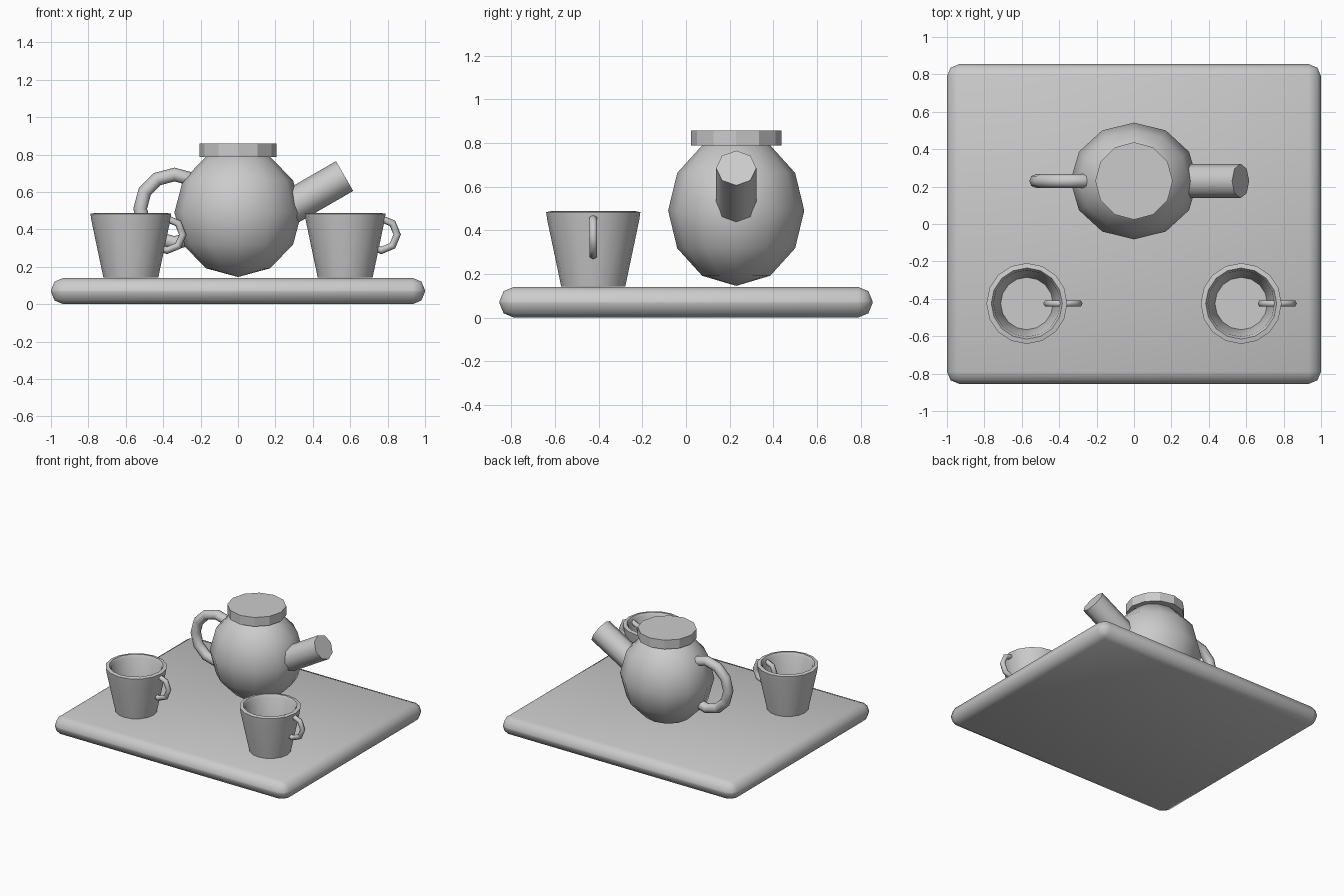
import bpy, bmesh
from math import radians, pi, sin, cos
from mathutils import Matrix

cube = bpy.data.objects.get("Cube")
if cube:
    bpy.data.objects.remove(cube)

GREY = (0.6, 0.6, 0.6, 1)
clay = bpy.data.materials.new("plain grey clay")
clay.use_nodes = True
clay.diffuse_color = GREY
clay.node_tree.nodes["Principled BSDF"].inputs["Base Color"].default_value = GREY


def finish(name, smooth=40):
    """Name the active object, give it the clay and shade it."""
    ob = bpy.context.object
    ob.name = name
    ob.data.materials.append(clay)
    bpy.ops.object.transform_apply(location=False, rotation=True, scale=True)
    if smooth:
        bpy.ops.object.shade_smooth_by_angle(angle=radians(smooth))
    return ob


def ring_handle(name, loc, major, minor, major_n, minor_n):
    """Upright ring standing in the xz plane."""
    bpy.ops.mesh.primitive_torus_add(
        location=loc, rotation=(pi / 2, 0, 0), major_radius=major,
        minor_radius=minor, major_segments=major_n, minor_segments=minor_n)
    return finish(name, 70)


def lathe(name, profile, loc, sides):
    """Turn a closed (radius, height) profile about z."""
    bm = bmesh.new()
    rings = [[bm.verts.new((r * cos(2 * pi * i / sides), r * sin(2 * pi * i / sides), z))
              for i in range(sides)] for r, z in profile]
    for low, high in zip(rings, rings[1:]):
        for i in range(sides):
            j = (i + 1) % sides
            bm.faces.new((low[i], low[j], high[j], high[i]))
    bm.faces.new(rings[0][::-1])
    bm.faces.new(rings[-1])
    mesh = bpy.data.meshes.new(name)
    bm.to_mesh(mesh)
    bm.free()
    ob = bpy.data.objects.new(name, mesh)
    bpy.context.collection.objects.link(ob)
    ob.location = loc
    bpy.ops.object.select_all(action='DESELECT')
    bpy.context.view_layer.objects.active = ob
    ob.select_set(True)
    return finish(name, 60)


# Tray: slab with rounded edges
bpy.ops.mesh.primitive_cube_add(size=1, location=(0, 0, 0.07))
bpy.context.object.scale = (2, 1.71, 0.14)
tray = finish("tray", 0)
bevel = tray.modifiers.new("rounded edges", 'BEVEL')
bevel.width = 0.066
bevel.segments = 2
bpy.ops.object.modifier_apply(modifier=bevel.name)
bpy.ops.object.shade_smooth_by_angle(angle=radians(50))

# Teapot
POT_Y = 0.23
bpy.ops.mesh.primitive_uv_sphere_add(segments=12, ring_count=6, radius=1,
                                     location=(0, POT_Y, 0.49))
bpy.context.object.scale = (0.34, 0.312, 0.345)
finish("teapot_body", 60)

bpy.ops.mesh.primitive_cylinder_add(vertices=12, radius=0.207, depth=0.07,
                                    location=(0, POT_Y, 0.823))
finish("teapot_lid", 20)

# Spout rises 30 degrees towards +x, its tip centred at (0.57, 0.685)
LENGTH = 0.4
tilt = radians(30)
bpy.ops.mesh.primitive_cylinder_add(
    vertices=8, radius=0.092, depth=LENGTH, rotation=(0, pi / 2 - tilt, 0),
    location=(0.57 - cos(tilt) * LENGTH / 2, POT_Y, 0.685 - sin(tilt) * LENGTH / 2))
finish("teapot_spout", 50)

ring_handle("teapot_handle", (-0.34, POT_Y, 0.51), 0.183, 0.037, 12, 8)

# Two matching cups with ring handles on their +x side
CUP = [(0.147, 0), (0.211, 0.305), (0.216, 0.34), (0.19, 0.345),
       (0.178, 0.325), (0.14, 0.02)]
for side, x in (("right", -0.573), ("left", 0.573)):
    lathe(side + "_cup", CUP, (x, -0.425, 0.143), 16)
    ring_handle(side + "_cup_handle", (x + 0.193, -0.425, 0.372), 0.085, 0.02, 8, 6)
